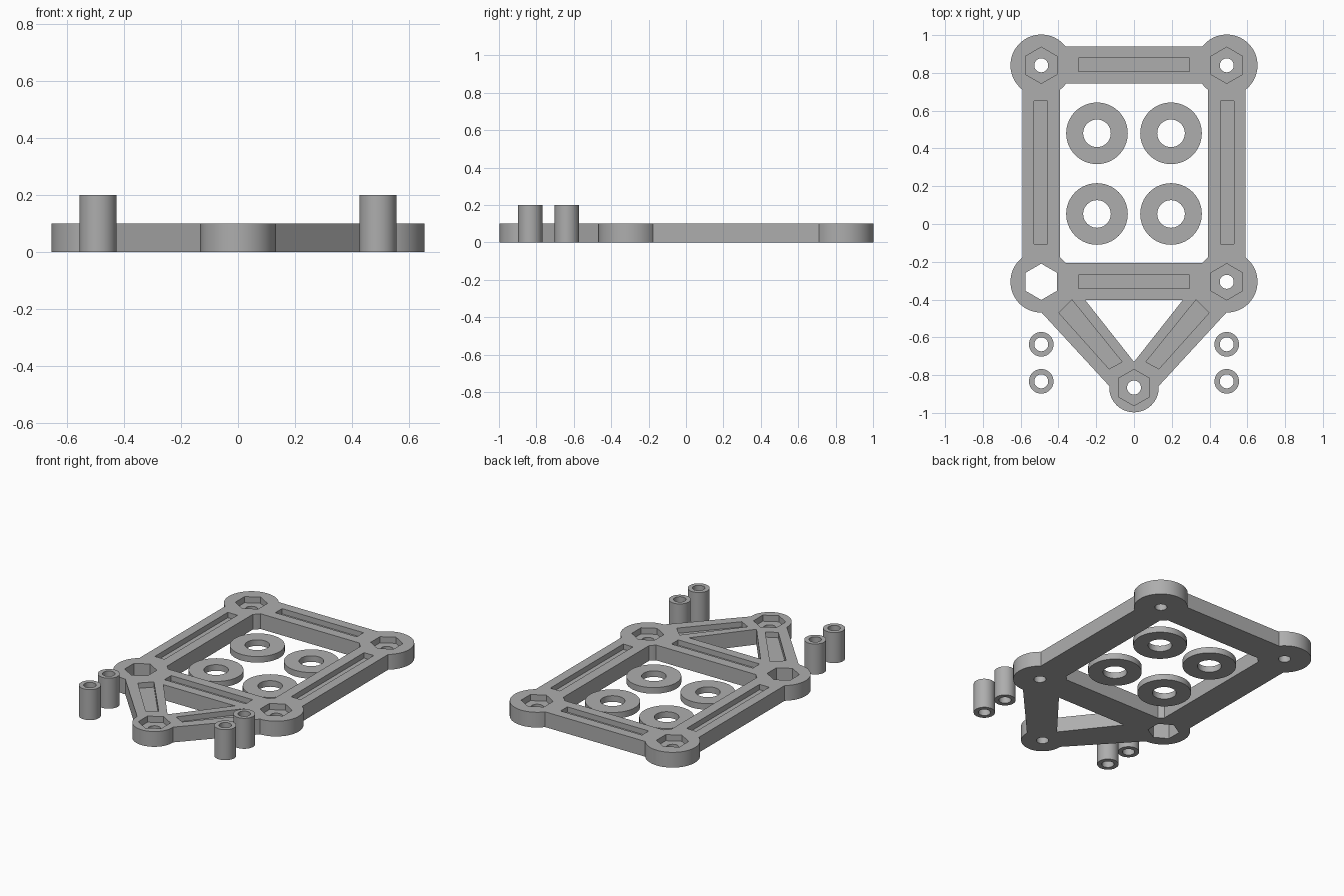
import bpy
import math

default = bpy.data.objects.get("Cube")
if default:
    bpy.data.objects.remove(default, do_unlink=True)

grey = bpy.data.materials.new("plain grey")
grey.use_nodes = True
COLOR = (0.42, 0.42, 0.42, 1)
grey.diffuse_color = COLOR
grey.node_tree.nodes["Principled BSDF"].inputs["Base Color"].default_value = COLOR


def prism(name, points, z0, z1):
    """Extrude a flat outline between two heights."""
    n = len(points)
    area = sum(points[i - 1][0] * points[i][1] - points[i][0] * points[i - 1][1] for i in range(n))
    if area < 0:
        points = points[::-1]
    verts = [(x, y, z) for z in (z0, z1) for x, y in points]
    faces = [tuple(range(n))[::-1], tuple(range(n, 2 * n))]
    faces += [(i, (i + 1) % n, (i + 1) % n + n, i + n) for i in range(n)]
    mesh = bpy.data.meshes.new(name)
    mesh.from_pydata(verts, [], faces)
    mesh.materials.append(grey)
    obj = bpy.data.objects.new(name, mesh)
    bpy.context.collection.objects.link(obj)
    return obj


def circle(x, y, r, n=64):
    # With n = 6 this gives a hexagon with a corner towards +y
    turn = [math.pi / 2 + 2 * math.pi * i / n for i in range(n)]
    return [(x + r * math.cos(a), y + r * math.sin(a)) for a in turn]


def box(x, y, w, h):
    return [(x - w / 2, y - h / 2), (x + w / 2, y - h / 2),
            (x + w / 2, y + h / 2), (x - w / 2, y + h / 2)]


def flip(points):
    return [(-x, y) for x, y in points]


def combine(target, other, operation):
    """Apply a boolean and discard the operand."""
    bpy.context.view_layer.objects.active = target
    mod = target.modifiers.new(operation, "BOOLEAN")
    mod.object, mod.operation, mod.solver = other, operation, "EXACT"
    bpy.ops.object.modifier_apply(modifier=mod.name)
    bpy.data.objects.remove(other, do_unlink=True)


def smooth(obj):
    bpy.ops.object.select_all(action="DESELECT")
    obj.select_set(True)
    bpy.context.view_layer.objects.active = obj
    bpy.ops.object.shade_smooth_by_angle(angle=math.radians(30))


def ring(name, x, y, outer, inner, height):
    obj = prism(name, circle(x, y, outer), 0, height)
    combine(obj, prism("bore", circle(x, y, inner), -0.1, height + 0.1), "DIFFERENCE")
    smooth(obj)


THICK, POCKET, SLOT = 0.1, 0.04, 0.035
HX, BACK, MID, TIP = 0.491, 0.84, -0.306, -0.866
hubs = [(-HX, BACK), (HX, BACK), (-HX, MID), (HX, MID), (0, TIP)]

# Frame outline: straight bars, diagonal braces and round hubs
brace = [(-0.49, -0.3), (-0.49, -0.468), (-0.127, -0.862), (0, TIP),
         (0, -0.73), (-0.259, -0.402), (-0.259, -0.3)]
outlines = [box(HX, 0.267, 0.2, 1.146), box(0, BACK + 0.003, 0.982, 0.196),
            box(0, MID + 0.002, 0.982, 0.196), brace, flip(brace)]
outlines += [circle(x, y, 0.131 if x == 0 else 0.163) for x, y in hubs]
frame = prism("frame", box(-HX, 0.267, 0.2, 1.146), 0, THICK)
for outline in outlines:
    combine(frame, prism("piece", outline, 0, THICK), "UNION")

# Shallow slots along each bar and brace
brace_slot = [(-0.328, -0.402), (-0.397, -0.471), (-0.132, -0.767), (-0.063, -0.73)]
slots = [box(-HX - 0.003, 0.272, 0.07, 0.756), box(HX + 0.003, 0.272, 0.07, 0.756),
         box(0, BACK + 0.003, 0.59, 0.07), box(0, MID, 0.59, 0.07),
         brace_slot, flip(brace_slot)]
for outline in slots:
    combine(frame, prism("slot", outline, THICK - SLOT, THICK + 0.1), "DIFFERENCE")

# Hexagonal pockets with bolt holes; one hub is open right through
for x, y in hubs:
    through = (x, y) == (-HX, MID)
    floor = -0.1 if through else THICK - POCKET
    combine(frame, prism("hex", circle(x, y, 0.096, 6), floor, THICK + 0.1), "DIFFERENCE")
    if not through:
        combine(frame, prism("hole", circle(x, y, 0.037), -0.1, THICK + 0.1), "DIFFERENCE")
smooth(frame)

# Loose washers inside the frame and spacer tubes beside the tip
for side, word in ((-1, "right"), (1, "left")):
    for y, place in ((0.48, "back"), (0.053, "front")):
        ring(f"washer_{place}_{word}", side * 0.196, y, 0.163, 0.073, 0.04)
    for y, place in ((-0.637, "back"), (-0.833, "front")):
        ring(f"spacer_{place}_{word}", side * HX, y, 0.065, 0.037, 0.2)
